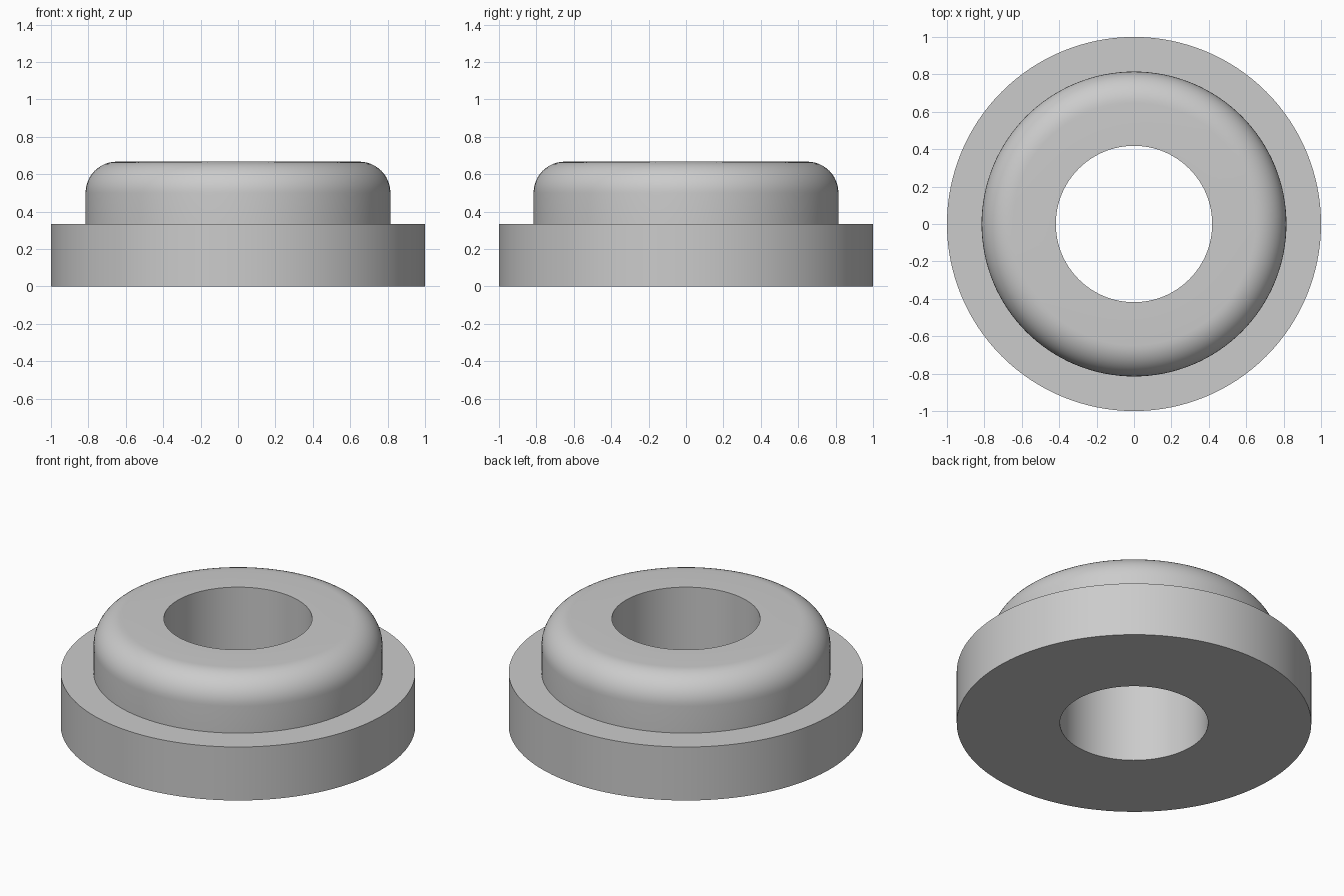
import bpy
import bmesh
import math

cube = bpy.data.objects.get("Cube")
if cube:
    bpy.data.objects.remove(cube, do_unlink=True)

# Main dimensions
BORE, COLLAR, FLANGE = 0.418, 0.815, 1.0
FLANGE_TOP, TOP, FILLET = 0.333, 0.667, 0.167
SEGMENTS, ARC_STEPS = 128, 12

# Plain grey material
grey = bpy.data.materials.new("light_grey")
grey.use_nodes = True
colour = (0.6, 0.6, 0.6, 1)
grey.diffuse_color = colour
grey.node_tree.nodes["Principled BSDF"].inputs["Base Color"].default_value = colour

# Half section: flange, collar with rounded shoulder, through bore
profile = [(BORE, 0), (FLANGE, 0), (FLANGE, FLANGE_TOP), (COLLAR, FLANGE_TOP)]
for i in range(ARC_STEPS + 1):
    a = math.pi / 2 * i / ARC_STEPS
    profile.append((COLLAR - FILLET + FILLET * math.cos(a),
                    TOP - FILLET + FILLET * math.sin(a)))
profile.append((BORE, TOP))

# Revolve the closed section around the vertical axis
bm = bmesh.new()
verts = [bm.verts.new((r, 0, z)) for r, z in profile]
edges = [bm.edges.new((v, verts[(i + 1) % len(verts)])) for i, v in enumerate(verts)]
bmesh.ops.spin(bm, geom=verts + edges, cent=(0, 0, 0), axis=(0, 0, 1),
               angle=math.tau, steps=SEGMENTS, use_merge=True)
bmesh.ops.remove_doubles(bm, verts=bm.verts, dist=1e-5)
bmesh.ops.recalc_face_normals(bm, faces=bm.faces)
mesh = bpy.data.meshes.new("flanged_bushing")
bm.to_mesh(mesh)
bm.free()
mesh.materials.append(grey)

bushing = bpy.data.objects.new("flanged_bushing", mesh)
bpy.context.collection.objects.link(bushing)
bpy.ops.object.select_all(action="DESELECT")
bushing.select_set(True)
bpy.context.view_layer.objects.active = bushing
bpy.ops.object.shade_smooth_by_angle(angle=math.radians(30))
